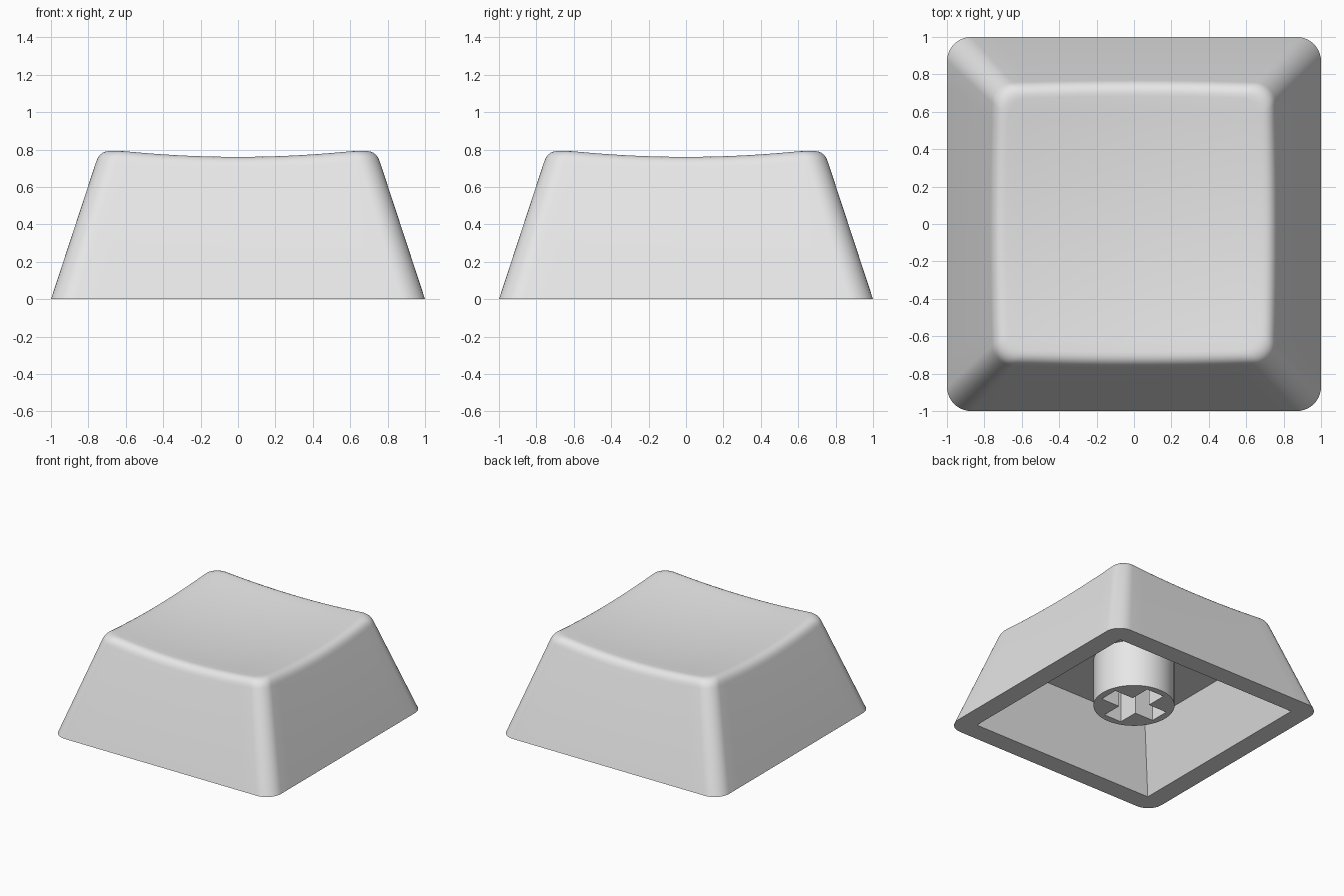
import bpy, bmesh, math
from mathutils import Vector

cube = bpy.data.objects.get("Cube")
if cube:
    bpy.data.objects.remove(cube, do_unlink=True)

plastic = bpy.data.materials.new("light_grey_plastic")
plastic.use_nodes = True
plastic.diffuse_color = (0.8, 0.8, 0.8, 1)
plastic.node_tree.nodes["Principled BSDF"].inputs["Base Color"].default_value = (0.8, 0.8, 0.8, 1)

TOP = 0.8          # height at which the upper outline is defined


def outline(half, radius, arc=10, edge=14):
    """Rounded square as a closed list of 2D points, with divided straight sides."""
    pts = []
    c = half - radius
    for q in range(4):
        turn = q * math.pi / 2
        cs, sn = round(math.cos(turn)), round(math.sin(turn))
        local = [(c + radius * math.cos(a), c + radius * math.sin(a))
                 for a in (math.pi / 2 * i / arc for i in range(arc + 1))]
        local += [(c - 2 * c * i / edge, half) for i in range(1, edge)]
        pts += [Vector((x * cs - y * sn, x * sn + y * cs)) for x, y in local]
    return pts


def dish(p):
    """Height of the spherical hollow on top."""
    return 0.72 + 0.086 * (p.x ** 2 + p.y ** 2)


def loop(bm, points):
    return [bm.verts.new(p) for p in points]


def bridge(bm, a, b):
    n = len(a)
    for i in range(n):
        j = (i + 1) % n
        bm.faces.new((a[i], a[j], b[j], b[i]))


def fill_between(bm, outer, inner):
    """Flat face between an outer loop and the hole inside it."""
    edges = []
    for ring in (outer, inner):
        for i, v in enumerate(ring):
            w = ring[(i + 1) % len(ring)]
            edges.append(bm.edges.get((v, w)) or bm.edges.new((v, w)))
    bmesh.ops.triangle_fill(bm, edges=edges, use_beauty=True, normal=(0, 0, -1))


def finish(bm, name):
    bmesh.ops.recalc_face_normals(bm, faces=bm.faces[:])
    mesh = bpy.data.meshes.new(name)
    bm.to_mesh(mesh)
    bm.free()
    mesh.materials.append(plastic)
    obj = bpy.data.objects.new(name, mesh)
    bpy.context.collection.objects.link(obj)
    bpy.ops.object.select_all(action='DESELECT')
    obj.select_set(True)
    bpy.context.view_layer.objects.active = obj
    bpy.ops.object.shade_smooth_by_angle(angle=math.radians(30))
    return obj


# Shell: tapered walls, rounded upper edge, dished top
bm = bmesh.new()
base = outline(1.0, 0.13)
upper = outline(0.737, 0.11)


def wall(i, z):
    p = base[i].lerp(upper[i], z / TOP)
    return Vector((p.x, p.y, z))


count = range(len(base))
start, corner, end = [], [], []
for i in count:
    z = TOP
    for _ in range(4):
        z = dish(wall(i, z))
    start.append(wall(i, z - 0.065))
    corner.append(wall(i, z))
    inner = wall(i, z) * 0.915
    end.append(Vector((inner.x, inner.y, dish(inner))))

bottom = loop(bm, [wall(i, 0) for i in count])
previous = bottom
STEPS = 6
for s in range(STEPS + 1):
    t = s / STEPS
    ring = loop(bm, [start[i] * (1 - t) ** 2 + corner[i] * 2 * t * (1 - t) + end[i] * t * t
                     for i in count])
    bridge(bm, previous, ring)
    previous = ring
for s in range(9, 0, -1):
    flat = [e * (s / 10) for e in end]
    ring = loop(bm, [(p.x, p.y, dish(p)) for p in flat])
    bridge(bm, previous, ring)
    previous = ring
centre = bm.verts.new((0, 0, dish(Vector((0, 0)))))
for i in count:
    bm.faces.new((previous[i - 1], previous[i], centre))

# Shell: square tapered cavity and bottom rim
SIGNS = ((1, 1), (-1, 1), (-1, -1), (1, -1))
mouth = loop(bm, [(0.84 * x, 0.84 * y, 0) for x, y in SIGNS])
ceiling = loop(bm, [(0.67 * x, 0.67 * y, 0.5) for x, y in SIGNS])
bridge(bm, mouth, ceiling)
bm.faces.new(ceiling)
fill_between(bm, bottom, mouth)
finish(bm, "keycap_shell")

# Stem: round post with a cross-shaped socket
bm = bmesh.new()
L, W, SIDES = 0.25, 0.08, 64
circle = [(0.305 * math.cos(math.tau * i / SIDES), 0.305 * math.sin(math.tau * i / SIDES))
          for i in range(SIDES)]
cross = []
for cs, sn in ((1, 0), (0, 1), (-1, 0), (0, -1)):
    cross += [(x * cs - y * sn, x * sn + y * cs) for x, y in ((L, -W), (L, W), (W, W))]
rings = {}
for name, points, top in (("post", circle, 0.56), ("socket", cross, 0.5)):
    low = loop(bm, [(x, y, 0.11) for x, y in points])
    high = loop(bm, [(x, y, top) for x, y in points])
    bridge(bm, low, high)
    bm.faces.new(high)
    rings[name] = low
fill_between(bm, rings["post"], rings["socket"])
finish(bm, "switch_stem")
